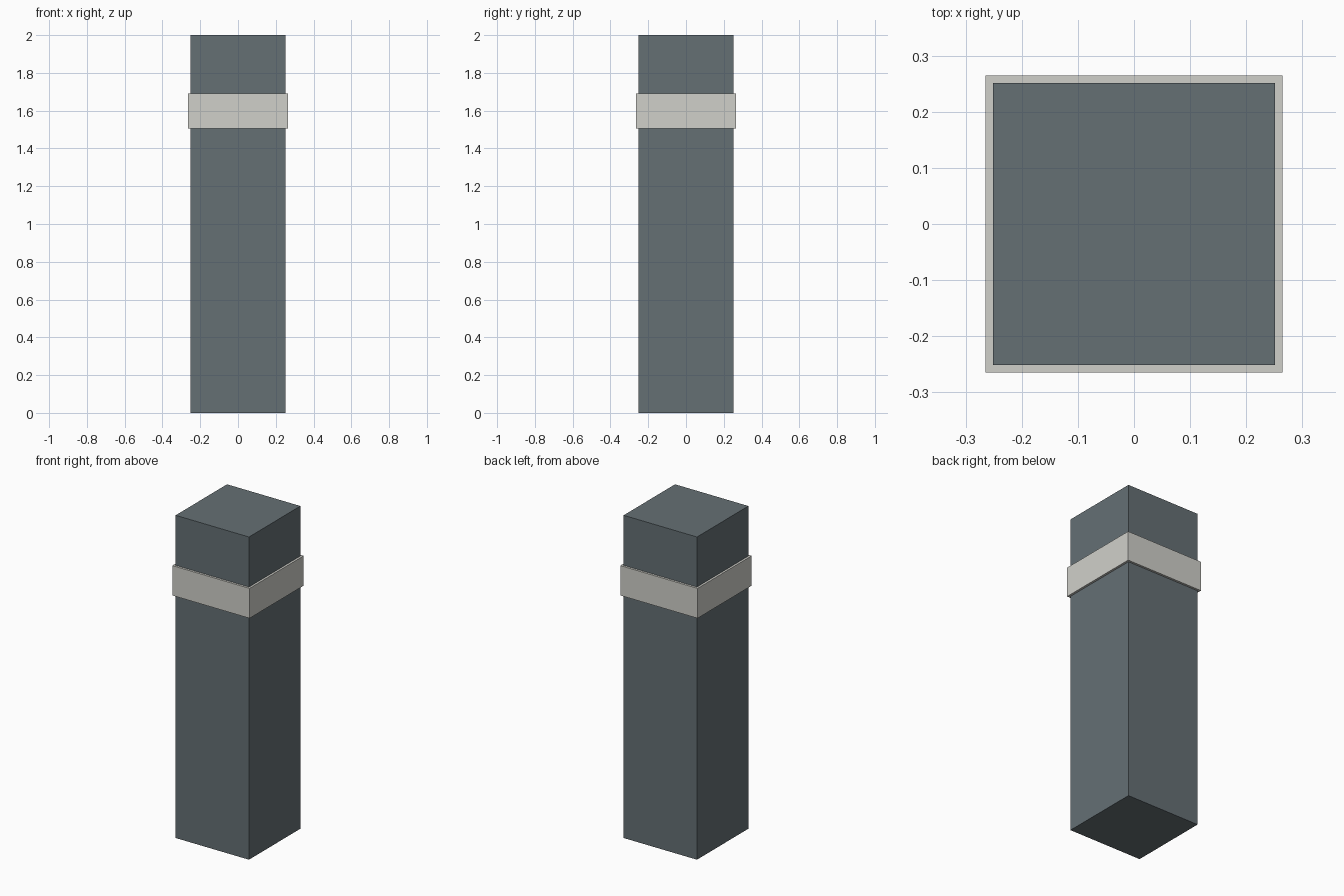
import bpy

if "Cube" in bpy.data.objects:
    bpy.data.objects.remove(bpy.data.objects["Cube"])


def material(name, color):
    mat = bpy.data.materials.new(name)
    mat.diffuse_color = (*color, 1.0)
    mat.use_nodes = True
    mat.node_tree.nodes["Principled BSDF"].inputs["Base Color"].default_value = mat.diffuse_color
    return mat


def square_block(name, width, z0, z1, mat):
    bpy.ops.mesh.primitive_cube_add(size=1, location=(0, 0, (z0 + z1) / 2))
    obj = bpy.context.object
    obj.name = name
    obj.scale = (width, width, z1 - z0)
    bpy.ops.object.transform_apply(location=False, rotation=False, scale=True)
    obj.data.materials.append(mat)
    return obj


dark_grey = material("dark_grey", (0.13, 0.16, 0.175))
pale_grey = material("pale_grey", (0.63, 0.63, 0.59))

# Bollard post
square_block("post", 0.503, 0.0, 2.0, dark_grey)

# Pale band wrapped around the post near the top
square_block("band", 0.53, 1.505, 1.69, pale_grey)
